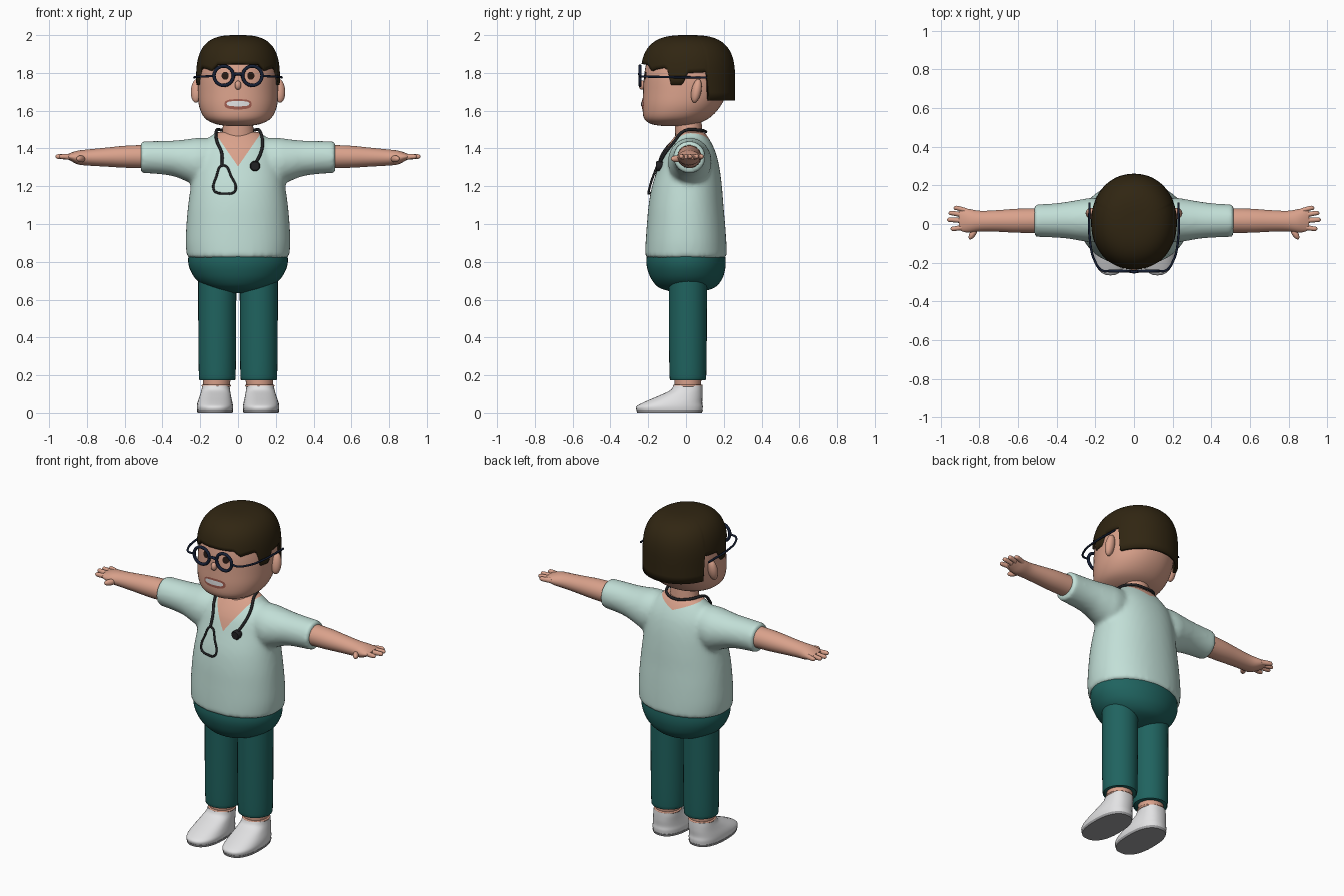
import bpy, bmesh, math
from math import sin, cos, pi, radians
from mathutils import Vector, Matrix

if "Cube" in bpy.data.objects:
    bpy.data.objects.remove(bpy.data.objects["Cube"])


def material(name, *rgb):
    m = bpy.data.materials.new(name)
    m.use_nodes = True
    m.diffuse_color = (*rgb, 1)
    m.node_tree.nodes["Principled BSDF"].inputs["Base Color"].default_value = (*rgb, 1)
    return m


SKIN = material("skin", .70, .36, .26)
HAIR = material("dark_brown_hair", .03, .019, .006)
TOP = material("pale_mint_cloth", .54, .74, .68)
TROUSERS = material("deep_teal_cloth", .014, .125, .115)
WHITE = material("white", .76, .76, .77)
SOLE = material("grey_sole", .35, .35, .36)
RUBBER = material("black_rubber", .016, .016, .018)
FRAME = material("navy_frame", .008, .014, .035)
LIP = material("lip", .36, .11, .08)
PUPIL = material("dark_eye", .02, .01, .007)


def finish(name, bm, mat, angle=45):
    bmesh.ops.recalc_face_normals(bm, faces=bm.faces)
    me = bpy.data.meshes.new(name)
    bm.to_mesh(me)
    bm.free()
    ob = bpy.data.objects.new(name, me)
    bpy.context.collection.objects.link(ob)
    me.materials.append(mat)
    me.shade_smooth()
    me.set_sharp_from_angle(angle=radians(angle))
    return ob


def power(v, p):
    return math.copysign(abs(v) ** (2 / p), v)


def smooth_rings(rings, steps):
    """Catmull-Rom interpolation between cross-sections."""
    r = [Vector(q) for q in rings]
    out = []
    for i in range(len(r) - 1):
        a, b, c, d = r[max(i - 1, 0)], r[i], r[i + 1], r[min(i + 2, len(r) - 1)]
        for s in range(steps):
            t = s / steps
            out.append(b + (c - a) * (t / 2) + (a * 2 - b * 5 + c * 4 - d) * (t * t / 2)
                       + (b * 3 - a - c * 3 + d) * (t ** 3 / 2))
    return out + [r[-1]]


def add_loft(bm, rings, axis="z", side=1, n=32, p=2.0, steps=4):
    """Rings are (position on axis, two centre values, two radii)."""
    loops = []
    for t, c1, c2, r1, r2 in smooth_rings(rings, steps):
        loop = []
        for k in range(n):
            a = 2 * pi * k / n
            u, v = c1 + r1 * power(cos(a), p), c2 + r2 * power(sin(a), p)
            x, y, z = {"z": (u, v, t), "x": (t, u, v), "y": (u, t, v)}[axis]
            loop.append(bm.verts.new((x * side, y, z)))
        loops.append(loop)
    for a, b in zip(loops, loops[1:]):
        for k in range(n):
            bm.faces.new((a[k], a[(k + 1) % n], b[(k + 1) % n], b[k]))
    bm.faces.new(loops[0])
    bm.faces.new(loops[-1])


def loft(name, rings, mat, **kw):
    bm = bmesh.new()
    add_loft(bm, rings, **kw)
    return finish(name, bm, mat)


def blob(name, centre, radii, mat, turn=(0, 0, 0)):
    bm = bmesh.new()
    bmesh.ops.create_uvsphere(bm, u_segments=24, v_segments=14, radius=1)
    rot = Matrix.Rotation(turn[2], 4, "Z") @ Matrix.Rotation(turn[0], 4, "X")
    bm.transform(Matrix.Translation(centre) @ rot @ Matrix.Diagonal((*radii, 1)))
    return finish(name, bm, mat)


def tube(name, points, radius, mat, cyclic=False):
    cu = bpy.data.curves.new(name, "CURVE")
    cu.dimensions = "3D"
    cu.bevel_depth, cu.bevel_resolution, cu.resolution_u = radius, 2, 6
    cu.use_fill_caps = True
    sp = cu.splines.new("BEZIER")
    sp.bezier_points.add(len(points) - 1)
    for bp, co in zip(sp.bezier_points, points):
        bp.co = co
        bp.handle_left_type = bp.handle_right_type = "AUTO"
    sp.use_cyclic_u = cyclic
    cu.materials.append(mat)
    ob = bpy.data.objects.new(name, cu)
    bpy.context.collection.objects.link(ob)
    return ob


def front(target, x, z, gap):
    """Point just in front of the target's surface."""
    hit, loc, _, _ = target.ray_cast((x, -1, z), (0, 1, 0))
    return Vector((x, (loc.y if hit else 0) - gap, z))


def decal(name, target, cx, cz, rx, rz, gap, mat, p=2.0, n=32):
    bm = bmesh.new()
    old = [bm.verts.new(front(target, cx, cz, gap))] * n
    for s in (.34, .67, 1):
        new = [bm.verts.new(front(target, cx + s * rx * power(cos(2 * pi * k / n), p),
                                  cz + s * rz * power(sin(2 * pi * k / n), p), gap)) for k in range(n)]
        for k in range(n):
            j = (k + 1) % n
            bm.faces.new((old[k], new[k], new[j]) if s < .4 else (old[k], new[k], new[j], old[j]))
        old = new
    return finish(name, bm, mat)


# Head, neck and nose
head = loft("head", [(1.52, 0, -.07, .06, .06), (1.53, 0, -.066, .12, .12), (1.56, 0, -.05, .175, .172),
                     (1.62, 0, -.025, .205, .205), (1.7, 0, -.005, .213, .222), (1.8, 0, .005, .21, .225),
                     (1.9, 0, .005, .185, .2), (1.95, 0, .005, .14, .15), (1.975, 0, .005, .05, .05)],
            SKIN, n=48, p=2.15)
loft("neck", [(1.4, 0, .015, .1, .07), (1.47, 0, .015, .086, .072), (1.57, 0, .01, .075, .07)], SKIN)
blob("nose", (0, -.232, 1.735), (.017, .018, .024), SKIN)

# Hair shell with a hairline that varies around the head
HAIRLINE = [(0, 1.848), (30, 1.845), (40, 1.812), (47, 1.82), (60, 1.828), (66, 1.815), (70, 1.737),
            (84, 1.737), (90, 1.8), (112.5, 1.805), (115, 1.655), (180, 1.655)]


def hairline(angle):
    for (a, za), (b, zb) in zip(HAIRLINE, HAIRLINE[1:]):
        if angle <= b:
            return za + (zb - za) * (angle - a) / (b - a)


bm = bmesh.new()
columns = []
for k in range(144):
    a = k * 2.5
    low = hairline(min(a, 360 - a))
    column = []
    for j in range(25):
        z = 2 - (2 - low) * (j / 24) ** 3
        f = max(0, 1 - max(0, (z - 1.75) / .25) ** 3) ** (1 / 3)
        column.append(bm.verts.new((.222 * f * power(sin(radians(a)), 2.1),
                                    .01 - .25 * f * power(cos(radians(a)), 2.1), z)))
    columns.append(column)
for k, a in enumerate(columns):
    b = columns[(k + 1) % len(columns)]
    for j in range(24):
        bm.faces.new((a[j], a[j + 1], b[j + 1], b[j]))
bmesh.ops.remove_doubles(bm, verts=bm.verts, dist=.0001)
hair = finish("hair", bm, HAIR)
shell = hair.modifiers.new("thickness", "SOLIDIFY")
shell.thickness, shell.offset = .018, -1

# Scrub top: body and sleeves fused into one smooth surface
bm = bmesh.new()
add_loft(bm, [(.82, 0, 0, .27, .217), (.9, 0, 0, .277, .214), (1, 0, 0, .273, .207), (1.1, 0, 0, .264, .198),
              (1.2, 0, .005, .25, .185), (1.3, 0, .015, .235, .162), (1.38, 0, .02, .215, .137),
              (1.44, 0, .025, .17, .104), (1.488, 0, .03, .115, .068)], n=48, p=2.15)
for s in (1, -1):
    add_loft(bm, [(.06, .02, 1.35, .09, .1), (.2, .02, 1.33, .115, .127), (.27, .02, 1.337, .108, .112),
                  (.34, .02, 1.347, .096, .095), (.42, .018, 1.352, .088, .088), (.515, .018, 1.354, .084, .084)],
             axis="x", side=s)
top = finish("scrub_top", bm, TOP)
fuse = top.modifiers.new("fuse", "REMESH")
fuse.mode, fuse.voxel_size = "VOXEL", .013
relax = top.modifiers.new("relax", "SMOOTH")
relax.factor, relax.iterations = .5, 6
fused = bpy.data.meshes.new_from_object(top.evaluated_get(bpy.context.evaluated_depsgraph_get()))
bpy.data.objects.remove(top)

# Neckline: cut a deep V in front and a shallow scoop behind
bm = bmesh.new()
bm.from_mesh(fused)
FRONT_V, BACK_V = (1.305, 1.45), (1.43, .4)
cuts = [((0, .03, 0), (0, 1, 0))]
for base, slope in (FRONT_V, BACK_V):
    cuts += [((0, 0, base), (s * slope, 0, -1)) for s in (1, -1)]
for co, no in cuts:
    near = [f for f in bm.faces if abs(f.calc_center_median().x) < .2 and f.calc_center_median().z > 1.25]
    geom = near + list({e for f in near for e in f.edges}) + list({v for f in near for v in f.verts})
    bmesh.ops.bisect_plane(bm, geom=geom, dist=.0001, plane_co=co, plane_no=no)
for f in bm.faces:
    c = f.calc_center_median()
    base, slope = FRONT_V if c.y < .03 else BACK_V
    f.material_index = int(c.z > base + slope * abs(c.x) and abs(c.x) < .125)
top = finish("scrub_top", bm, TOP, 60)
top.data.materials.append(SKIN)

# Hips
loft("hips", [(.86, 0, 0, .258, .203), (.8, 0, 0, .264, .21), (.75, 0, .002, .25, .203), (.7, 0, .004, .215, .182),
              (.66, 0, .004, .15, .14), (.635, 0, .004, .05, .05)], TROUSERS, n=48)

for s, tag in ((1, "left_"), (-1, "right_")):
    # Leg, ankle and shoe
    loft(tag + "trouser_leg", [(.176, .11, .01, .078, .078), (.18, .11, .01, .09, .09), (.195, .11, .01, .097, .097),
                               (.4, .11, .01, .1, .1), (.72, .11, .01, .101, .101)], TROUSERS, side=s)
    loft(tag + "ankle", [(.12, .115, .01, .068, .068), (.19, .112, .01, .074, .072)], SKIN, side=s)
    tube(tag + "sock_rim", [(s * (.115 + .072 * cos(a * pi / 4)), .01 + .072 * sin(a * pi / 4), .145)
                            for a in range(8)], .006, SKIN, True)
    loft(tag + "shoe", [(.012, .122, -.087, .094, .174), (.035, .122, -.087, .096, .176),
                        (.058, .122, -.068, .092, .154), (.09, .12, -.03, .083, .118),
                        (.12, .118, .002, .076, .086), (.145, .117, .01, .072, .077)], WHITE, side=s, p=2.4)
    loft(tag + "sole", [(0, .122, -.087, .093, .172), (.014, .122, -.087, .096, .176)], SOLE, side=s, p=2.4, steps=1)

    # Arm, palm, fingers and thumb
    loft(tag + "arm", [(.48, .018, 1.357, .064, .062), (.6, .017, 1.356, .062, .058), (.7, .016, 1.354, .056, .05),
                       (.79, .015, 1.352, .053, .043), (.845, .016, 1.352, .06, .037),
                       (.88, .02, 1.355, .061, .024), (.905, .023, 1.357, .052, .012)], SKIN, axis="x", side=s)
    for finger, y0, y1, tip in (("little", .066, .082, .932), ("ring", .042, .056, .958),
                                ("middle", .016, .022, .966), ("index", -.014, -.024, .948)):
        loft(tag + finger + "_finger", [(.86, y0, 1.354, .014, .016), (tip - .02, y1, 1.357, .012, .013),
                                        (tip - .005, y1, 1.357, .009, .009), (tip, y1, 1.357, .003, .003)],
             SKIN, axis="x", side=s, n=14)
    blob(tag + "thumb", (s * .832, -.048, 1.345), (.016, .036, .018), SKIN, (0, 0, s * .55))

    # Ear, eye and spectacles
    blob(tag + "ear", (s * .22, .055, 1.705), (.03, .026, .064), SKIN, (-.2, 0, s * .3))
    decal(tag + "eye", head, s * .068, 1.785, .019, .021, .004, PUPIL)
    bpy.ops.mesh.primitive_torus_add(major_radius=.051, minor_radius=.009, major_segments=40, minor_segments=10,
                                     location=(s * .076, -.243, 1.785), rotation=(pi / 2, 0, 0))
    rim = bpy.context.object
    rim.name = tag + "spectacle_rim"
    rim.data.materials.append(FRAME)
    rim.data.shade_smooth()
    tube(tag + "spectacle_arm", [(s * .127, -.243, 1.785), (s * .165, -.24, 1.782), (s * .203, -.19, 1.78),
                                 (s * .227, -.09, 1.778), (s * .23, .11, 1.775)], .006, FRAME)
tube("spectacle_bridge", [(-.028, -.243, 1.788), (0, -.247, 1.795), (.028, -.243, 1.788)], .008, FRAME)

# Mouth and teeth
decal("mouth", head, 0, 1.634, .072, .027, .004, LIP, 2.8)
decal("teeth", head, 0, 1.637, .06, .014, .007, WHITE, 2.8)

# Stethoscope: tube round the neck, ear loop and chest disc
def chest(*pts):
    return [front(top, x, z, .012) for x, z in pts]


tube("stethoscope_tube", chest((-.085, 1.31), (-.085, 1.37), (-.112, 1.44))
     + [(-.115, -.01, 1.493), (-.08, .075, 1.497), (0, .105, 1.488), (.08, .075, 1.497), (.115, -.01, 1.493)]
     + chest((.13, 1.43), (.118, 1.37), (.092, 1.32)), .008, RUBBER)
tube("stethoscope_loop", chest((-.08, 1.31), (-.115, 1.25), (-.128, 1.18), (-.11, 1.166), (-.068, 1.162),
                               (-.025, 1.166), (-.012, 1.185), (-.035, 1.25)), .006, RUBBER, True)
disc = front(top, .09, 1.307, 0)
loft("stethoscope_disc", [(disc.y - .025, .09, 1.307, .022, .022), (disc.y - .018, .09, 1.307, .027, .027),
                          (disc.y + .015, .09, 1.307, .025, .025)], RUBBER, axis="y", steps=1)
